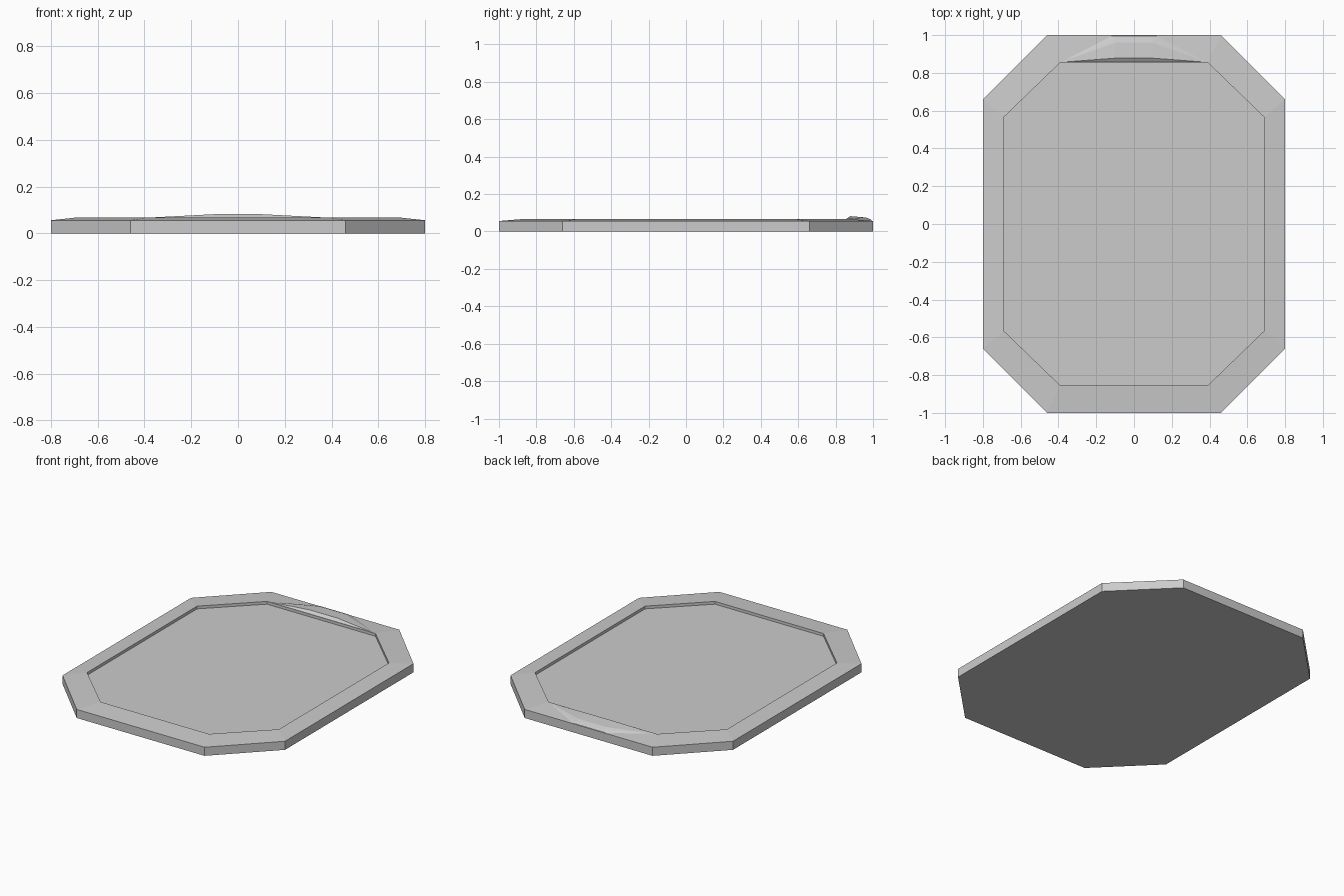
import bpy
import bmesh

cube = bpy.data.objects.get("Cube")
if cube:
    bpy.data.objects.remove(cube, do_unlink=True)

grey = bpy.data.materials.new("plain grey")
grey.use_nodes = True
colour = (0.6, 0.6, 0.6, 1)
grey.diffuse_color = colour
grey.node_tree.nodes["Principled BSDF"].inputs["Base Color"].default_value = colour


def finish(bm, name):
    bmesh.ops.recalc_face_normals(bm, faces=bm.faces)
    mesh = bpy.data.meshes.new(name)
    bm.to_mesh(mesh)
    bm.free()
    mesh.materials.append(grey)
    obj = bpy.data.objects.new(name, mesh)
    bpy.context.collection.objects.link(obj)
    return obj


def octagon(bm, x, y, cut_x, cut_y, z):
    """Ring of a rectangle with its four corners cut off."""
    quarter = [(x, cut_y), (cut_x, y)]
    pts = quarter + [(-a, b) for a, b in quarter[::-1]]
    pts += [(-a, -b) for a, b in pts]
    return [bm.verts.new((a, b, z)) for a, b in pts]


# Tray: outer wall, sloping rim and sunken floor
bm = bmesh.new()
outer = (0.8, 1.0, 0.46, 0.66)
inner = (0.69, 0.855, 0.39, 0.565)
rings = [octagon(bm, *outer, 0), octagon(bm, *outer, 0.056),
         octagon(bm, *inner, 0.068), octagon(bm, *inner, 0.05)]
for low, high in zip(rings, rings[1:]):
    for i in range(8):
        j = (i + 1) % 8
        bm.faces.new((low[i], low[j], high[j], high[i]))
bm.faces.new(rings[0])
bm.faces.new(rings[-1])
finish(bm, "tray")

# Raised lip on the back rim, tapering to both sides
bm = bmesh.new()
half = [(0.39, 0.856, 0.067), (0.1, 0.878, 0.082), (0.1, 0.96, 0.075),
        (0.1, 0.985, 0.066), (0.12, 0.995, 0.056), (0.39, 0.87, 0.06)]
for x, y, z in half:
    for side in (1, -1):
        bm.verts.new((side * x, y, z))
hull = bmesh.ops.convex_hull(bm, input=bm.verts)
loose = [v for v in bm.verts if not v.link_faces]
bmesh.ops.delete(bm, geom=loose, context="VERTS")
finish(bm, "back_lip")
